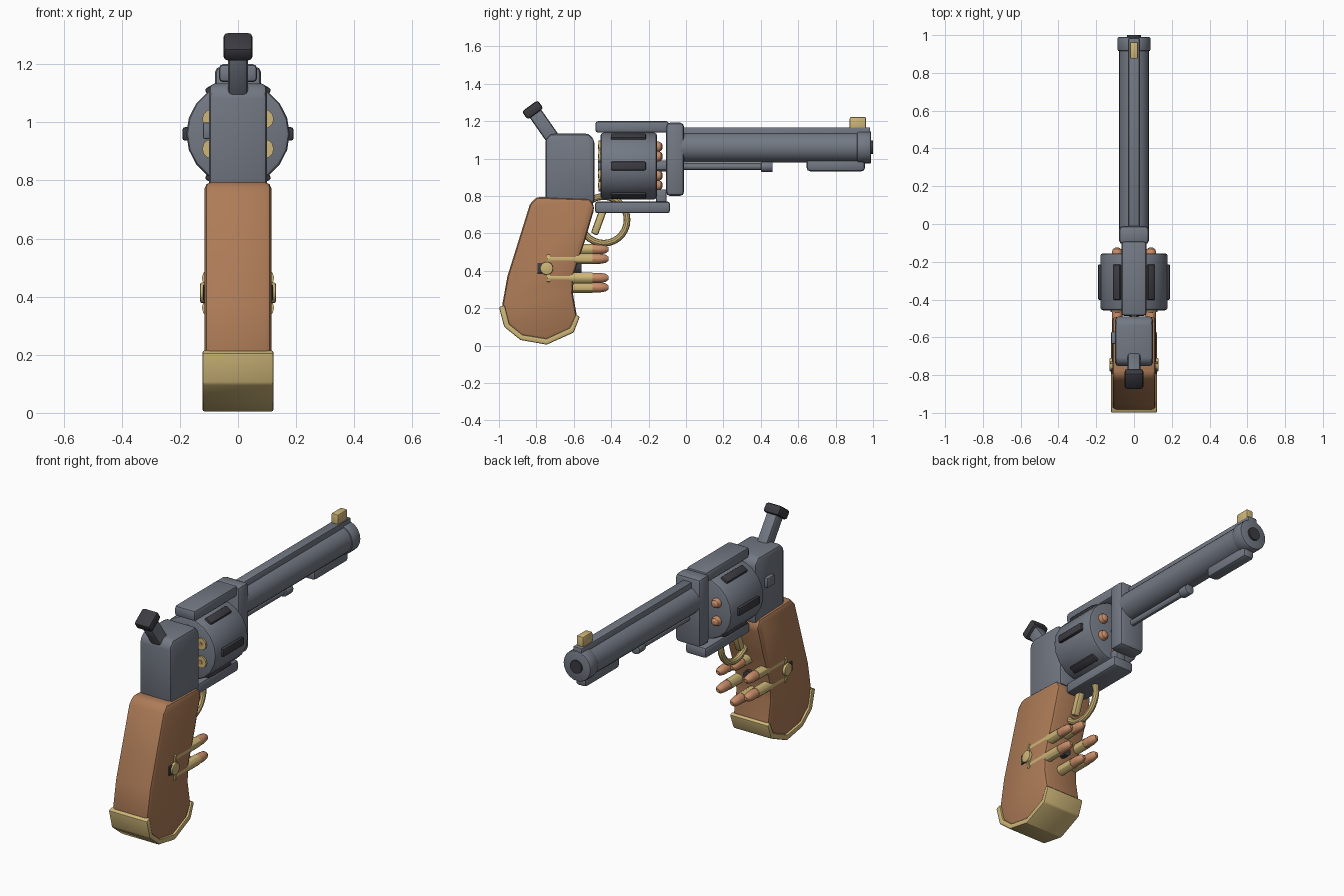
import bpy, bmesh, math
from mathutils import Matrix, Vector

if "Cube" in bpy.data.objects:
    bpy.data.objects.remove(bpy.data.objects["Cube"])


def material(name, rgb):
    m = bpy.data.materials.new(name)
    m.diffuse_color = (*rgb, 1)
    m.use_nodes = True
    m.node_tree.nodes["Principled BSDF"].inputs["Base Color"].default_value = m.diffuse_color
    return m


STEEL = material("steel", (0.17, 0.19, 0.23))
DARK = material("dark_steel", (0.045, 0.045, 0.055))
BRASS = material("brass", (0.62, 0.47, 0.19))
COPPER = material("copper", (0.58, 0.27, 0.14))
WOOD = material("wood", (0.42, 0.20, 0.095))


def finish(name, bm, mat, bevel=0.0, segs=2, matrix=None):
    bmesh.ops.recalc_face_normals(bm, faces=bm.faces)
    if bevel:
        edges = [e for e in bm.edges if e.calc_face_angle(0) > math.radians(35)]
        bmesh.ops.bevel(bm, geom=edges, offset=bevel, segments=segs, profile=0.5,
                        affect='EDGES', clamp_overlap=True)
    if matrix:
        bm.transform(matrix)
    me = bpy.data.meshes.new(name)
    bm.to_mesh(me)
    bm.free()
    me.materials.append(mat)
    ob = bpy.data.objects.new(name, me)
    bpy.context.collection.objects.link(ob)
    bpy.ops.object.select_all(action='DESELECT')
    ob.select_set(True)
    bpy.context.view_layer.objects.active = ob
    bpy.ops.object.shade_smooth_by_angle(angle=math.radians(30))
    return ob


def box(name, x, y, z, mat, bevel=0.01, rot=None):
    """Box from (min, max) ranges, optionally turned by a matrix about its middle."""
    size = [r[1] - r[0] for r in (x, y, z)]
    mid = Vector([(r[0] + r[1]) / 2 for r in (x, y, z)])
    bm = bmesh.new()
    bmesh.ops.create_cube(bm, size=1, matrix=Matrix.Diagonal((*size, 1)))
    return finish(name, bm, mat, bevel, 2, Matrix.Translation(mid) @ (rot or Matrix()))


def lathe(name, profile, mat, x=0, z=0, n=20, bevel=0.0):
    """Closed solid turned about the y axis; profile is (radius, y) pairs."""
    bm = bmesh.new()
    rings = [[bm.verts.new((x + r * math.cos(a), y, z + r * math.sin(a)))
              for a in (math.tau * k / n for k in range(n))] for r, y in profile]
    for a, b in zip(rings, rings[1:]):
        for k in range(n):
            bm.faces.new((a[k], a[(k + 1) % n], b[(k + 1) % n], b[k]))
    bm.faces.new(rings[0])
    bm.faces.new(rings[-1])
    return finish(name, bm, mat, bevel)


def slab(name, outline, half, mat, bevel):
    """Side outline of (y, z) points extruded across x."""
    bm = bmesh.new()
    face = bm.faces.new([bm.verts.new((-half, y, z)) for y, z in outline])
    ext = bmesh.ops.extrude_face_region(bm, geom=[face])['geom']
    bmesh.ops.translate(bm, vec=(2 * half, 0, 0),
                        verts=[v for v in ext if isinstance(v, bmesh.types.BMVert)])
    return finish(name, bm, mat, bevel)


def ring_of_six(radius, z):
    for k in range(6):
        a = math.radians(30 + 60 * k)
        yield k, radius * math.cos(a), z + radius * math.sin(a)


# Barrel group
BZ = 1.06
lathe("barrel", [(0.08, -0.05), (0.08, 0.95)], STEEL, z=BZ, n=20)
lathe("muzzle_ring", [(0.087, 0.915), (0.087, 0.99)], STEEL, z=BZ, n=20, bevel=0.008)
lathe("bore", [(0.037, 0.95), (0.037, 1.0)], DARK, z=BZ, n=16)
box("barrel_rib", (-0.028, 0.028), (-0.03, 0.985), (1.10, 1.167), STEEL, 0.006)
box("front_sight", (-0.022, 0.022), (0.875, 0.963), (1.15, 1.222), BRASS, 0.008)
box("under_lug", (-0.035, 0.035), (0.645, 0.957), (0.932, 1.0), STEEL, 0.018)
lathe("ejector_rod", [(0.018, -0.05), (0.018, 0.42)], STEEL, z=0.957, n=12)
lathe("ejector_tip", [(0.03, 0.402), (0.03, 0.463)], STEEL, z=0.957, n=12, bevel=0.005)

# Frame
box("front_frame", (-0.08, 0.08), (-0.107, -0.01), (0.80, 1.192), STEEL, 0.022)
box("top_strap", (-0.066, 0.066), (-0.485, -0.092), (1.138, 1.2), STEEL, 0.015)
box("bottom_strap", (-0.066, 0.066), (-0.487, -0.085), (0.708, 0.77), STEEL, 0.015)
box("strap_post", (-0.03, 0.03), (-0.16, -0.105), (0.755, 0.835), STEEL, 0.006)
slab("rear_frame", [(-0.752, 0.77), (-0.49, 0.76), (-0.49, 1.10), (-0.52, 1.133),
                    (-0.725, 1.133), (-0.752, 1.10)], 0.1, STEEL, 0.018)
box("loading_gate", (-0.12, -0.09), (-0.635, -0.57), (0.943, 1.0), STEEL, 0.006)

# Hammer
box("hammer", (-0.034, 0.034), (-0.79, -0.715), (1.06, 1.27), STEEL, 0.014,
    Matrix.Rotation(math.radians(35), 4, 'X'))
box("hammer_spur", (-0.05, 0.05), (-0.872, -0.768), (1.233, 1.287), DARK, 0.014,
    Matrix.Rotation(math.radians(36), 4, 'X'))

# Cylinder with six dark flutes and six loaded rounds
CZ = 0.96
lathe("cylinder", [(0.178, -0.457), (0.178, -0.155)], STEEL, z=CZ, n=20, bevel=0.015)
lathe("cylinder_pin", [(0.03, -0.47), (0.03, -0.09)], STEEL, z=CZ, n=12)
for k in range(6):
    bm = bmesh.new()
    bmesh.ops.create_cube(bm, size=1, matrix=Matrix.Translation((0.174, -0.308, 0))
                          @ Matrix.Diagonal((0.034, 0.188, 0.046, 1)))
    finish(f"flute_{k}", bm, DARK, 0.008, 2, Matrix.Translation((0, 0, CZ))
           @ Matrix.Rotation(math.radians(-60 * k), 4, 'Y'))
for k, x, z in ring_of_six(0.103, CZ):
    lathe(f"round_rim_{k}", [(0.034, -0.467), (0.034, -0.45)], BRASS, x, z, 12)
    lathe(f"round_primer_{k}", [(0.012, -0.47), (0.012, -0.46)], COPPER, x, z, 8)
    lathe(f"round_tip_{k}", [(0.028, -0.17), (0.028, -0.148), (0.022, -0.133),
                             (0.01, -0.125)], COPPER, x, z, 12)

# Grip and butt cap
slab("grip", [(-0.80, 0.795), (-0.51, 0.785), (-0.488, 0.74), (-0.54, 0.56), (-0.6, 0.38),
              (-0.605, 0.28), (-0.582, 0.15), (-0.62, 0.08), (-0.745, 0.03), (-0.88, 0.05),
              (-0.962, 0.12), (-0.982, 0.22), (-0.955, 0.37), (-0.905, 0.53),
              (-0.835, 0.755)], 0.115, WOOD, 0.022)
slab("butt_cap", [(-1.0, 0.205), (-0.972, 0.1), (-0.885, 0.03), (-0.745, 0.005),
                  (-0.6, 0.07), (-0.568, 0.155), (-0.59, 0.165), (-0.62, 0.095),
                  (-0.745, 0.037), (-0.875, 0.058), (-0.945, 0.115), (-0.97, 0.217)],
     0.122, BRASS, 0.007)

# Trigger and ring guard
ring = bmesh.new()
N, M = 28, 10
v = [[ring.verts.new((0.018 * math.sin(b), -0.44 + r * math.cos(a), 0.672 + r * math.sin(a)))
      for b in (math.tau * j / M for j in range(M)) for r in (0.125 + 0.018 * math.cos(b),)]
     for a in (math.tau * i / N for i in range(N))]
for i in range(N):
    for j in range(M):
        p, q, jj = v[i], v[(i + 1) % N], (j + 1) % M
        ring.faces.new((p[j], q[j], q[jj], p[jj]))
finish("trigger_guard", ring, BRASS)
box("trigger", (-0.02, 0.02), (-0.483, -0.443), (0.59, 0.75), BRASS, 0.012,
    Matrix.Rotation(math.radians(-20), 4, 'X'))

# Spare rounds held through the grip
SZ = 0.413
for k, x, z in ring_of_six(0.102, SZ):
    lathe(f"spare_case_{k}", [(0.036, -0.742), (0.036, -0.728), (0.029, -0.727),
                              (0.029, -0.5)], BRASS, x, z, 12)
    lathe(f"spare_tip_{k}", [(0.027, -0.505), (0.027, -0.46), (0.022, -0.43),
                             (0.01, -0.414)], COPPER, x, z, 12)
bm = bmesh.new()
bmesh.ops.create_cone(bm, cap_ends=True, segments=16, radius1=0.035, radius2=0.035, depth=0.26)
finish("grip_pin", bm, BRASS, 0.005, 2, Matrix.Translation((0, -0.745, SZ))
       @ Matrix.Rotation(math.pi / 2, 4, 'Y'))
box("round_holder", (-0.12, 0.12), (-0.795, -0.735), (0.386, 0.442), DARK, 0.003)
lathe("holder_rod", [(0.03, -0.75), (0.03, -0.56)], DARK, z=SZ, n=12)
